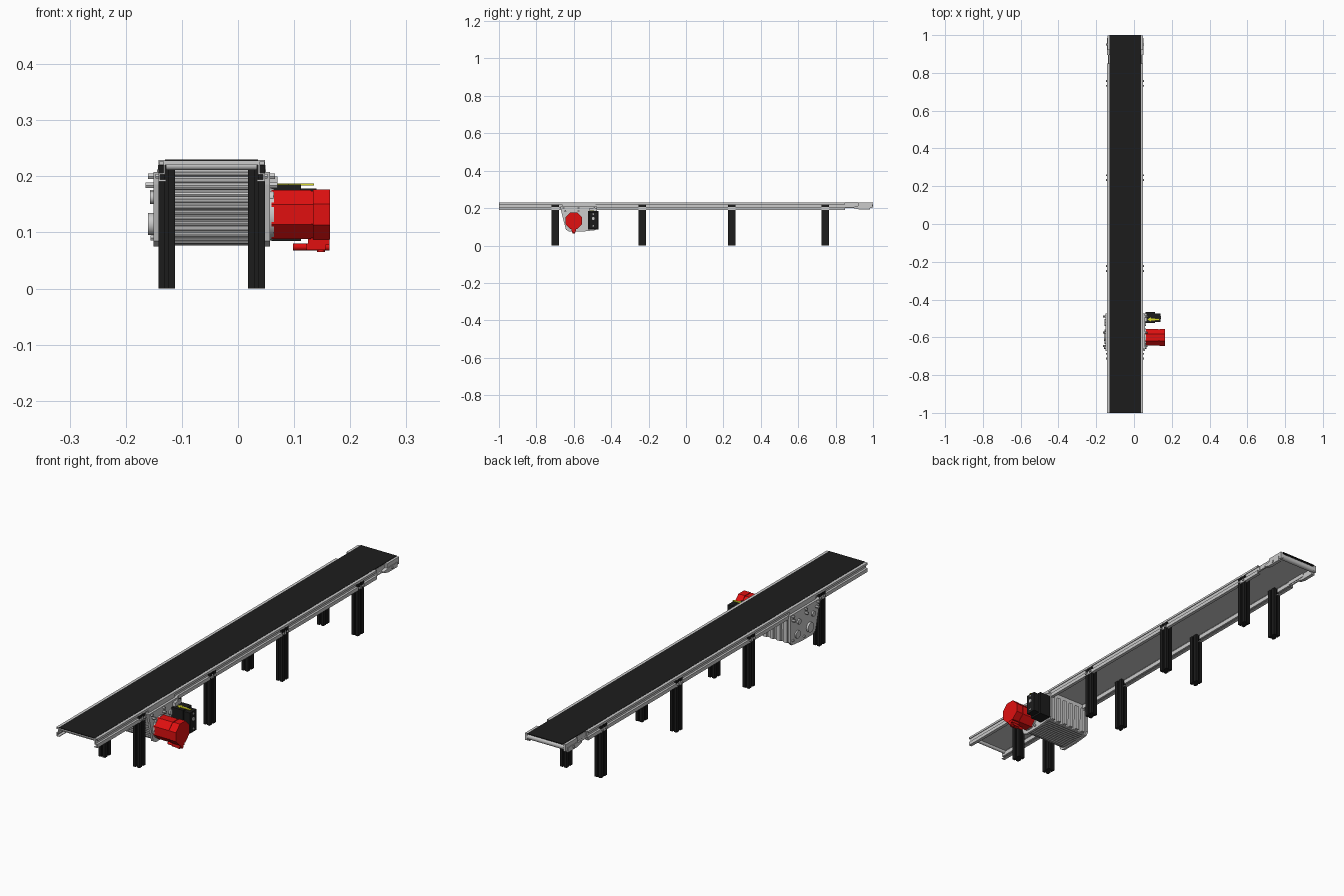
import bpy, bmesh, math

CX = -0.047  # centre line of the conveyor


def material(name, rgb):
    m = bpy.data.materials.new(name)
    m.diffuse_color = (*rgb, 1)
    return m


BLACK = material("black", (0.012, 0.012, 0.012))
RED = material("red", (0.75, 0.005, 0.005))
YELLOW = material("yellow", (0.7, 0.7, 0.02))


def prism(name, pts, axis, a, b, mat=None):
    """Extrude a 2D profile along an axis from a to b."""
    place = {"x": lambda p, t: (t, p[0], p[1]),
             "y": lambda p, t: (p[0], t, p[1]),
             "z": lambda p, t: (p[0], p[1], t)}[axis]
    bm = bmesh.new()
    lo = [bm.verts.new(place(p, a)) for p in pts]
    hi = [bm.verts.new(place(p, b)) for p in pts]
    bm.faces.new(lo)
    bm.faces.new(hi)
    n = len(pts)
    for i in range(n):
        j = (i + 1) % n
        bm.faces.new((lo[i], lo[j], hi[j], hi[i]))
    bmesh.ops.recalc_face_normals(bm, faces=bm.faces)
    me = bpy.data.meshes.new(name)
    bm.to_mesh(me)
    bm.free()
    ob = bpy.data.objects.new(name, me)
    bpy.context.collection.objects.link(ob)
    if mat:
        me.materials.append(mat)
    return ob


def box(name, x, y, z, mat=None):
    return prism(name, [(x[0], y[0]), (x[1], y[0]), (x[1], y[1]), (x[0], y[1])],
                 "z", z[0], z[1], mat)


def disc(name, c, r, axis, a, b, mat=None, n=20, turn=0.0):
    pts = [(c[0] + r * math.cos(turn + 2 * math.pi * i / n),
            c[1] + r * math.sin(turn + 2 * math.pi * i / n)) for i in range(n)]
    ob = prism(name, pts, axis, a, b, mat)
    for p in ob.data.polygons:
        p.use_smooth = n > 8 and len(p.vertices) == 4
    return ob


def side_x(s, d):
    return CX + s * d


# Belt and the deck plate under it
box("belt", (CX - 0.083, CX + 0.083), (-1, 1), (0.227, 0.23), BLACK)
box("deck_plate", (CX - 0.084, CX + 0.084), (-0.998, 0.99), (0.221, 0.227))

# Side rails: thin channel profile open to the outside, with a lower lip
rail = [(0.081, 0.229), (0.095, 0.229), (0.095, 0.220), (0.093, 0.220),
        (0.093, 0.226), (0.086, 0.226), (0.086, 0.206), (0.095, 0.206),
        (0.095, 0.191), (0.081, 0.191), (0.081, 0.194), (0.092, 0.194),
        (0.092, 0.203), (0.083, 0.203), (0.083, 0.220), (0.081, 0.220)]
# Leg section with a slot in each face
leg = [(0.065, -0.02), (0.077, -0.02), (0.077, -0.015), (0.083, -0.015),
       (0.083, -0.02), (0.095, -0.02), (0.095, -0.004), (0.090, -0.004),
       (0.090, 0.004), (0.095, 0.004), (0.095, 0.02), (0.083, 0.02),
       (0.083, 0.015), (0.077, 0.015), (0.077, 0.02), (0.065, 0.02),
       (0.065, 0.004), (0.070, 0.004), (0.070, -0.004), (0.065, -0.004)]

for s, side in ((-1, "left"), (1, "right")):
    prism(side + "_rail", [(side_x(s, u), z) for u, z in rail], "y", -1, 0.85)
    for k, y in enumerate((-0.70, -0.235, 0.245, 0.745)):
        prism(f"{side}_leg_{k + 1}", [(side_x(s, u), y + v) for u, v in leg],
              "z", 0, 0.22, BLACK)
        for dy in (-0.013, 0.013):
            disc(f"{side}_leg_bolt", (y + dy, 0.2), 0.005, "x",
                 side_x(s, 0.093), side_x(s, 0.1), n=6)
    # Belt tensioning end: inner plate, end cheek, slotted arm, screws
    prism(side + "_tension_plate", [(0.84, 0.205), (0.93, 0.205), (0.93, 0.227), (0.84, 0.227)],
          "x", side_x(s, 0.080), side_x(s, 0.084))
    prism(side + "_end_cheek", [(0.92, 0.2), (0.998, 0.2), (0.998, 0.229), (0.92, 0.229)],
          "x", side_x(s, 0.084), side_x(s, 0.094))
    prism(side + "_tension_arm", [(0.895, 0.2), (0.925, 0.193), (0.985, 0.193),
                                  (0.985, 0.212), (0.925, 0.212), (0.895, 0.206)],
          "x", side_x(s, 0.082), side_x(s, 0.097))
    disc(side + "_tension_screw", ((side_x(s, 0.088)), 0.203), 0.003, "y", 0.845, 0.9, n=10)
    disc(side + "_arm_bolt", (0.95, 0.203), 0.005, "x", side_x(s, 0.095), side_x(s, 0.1), n=6)

# Return end roller nose
disc("nose_roller", (0.987, 0.2145), 0.0125, "x", CX - 0.084, CX + 0.084, n=24)
disc("front_roller", (-0.985, 0.219), 0.008, "x", CX - 0.081, CX + 0.081, n=16)

# Drive housing body with cross ribs on the front and underside
body = [(-0.660, 0.222), (-0.655, 0.15), (-0.632, 0.092), (-0.610, 0.081),
        (-0.545, 0.081), (-0.488, 0.088), (-0.484, 0.222)]
prism("drive_body", body, "x", CX - 0.094, CX + 0.094)
for (y0, z0), (y1, z1), n in ((body[0], body[1], 6), (body[1], body[2], 6),
                              (body[2], body[3], 2), (body[3], body[4], 6),
                              (body[4], body[5], 5)):
    for i in range(n):
        t = (i + 0.5) / n
        disc("drive_cross_rib", (y0 + (y1 - y0) * t, z0 + (z1 - z0) * t), 0.004,
             "x", CX - 0.096, CX + 0.096, n=8)
for i in range(6):
    x = CX - 0.08 + i * 0.032
    box("drive_back_rib", (x - 0.008, x + 0.008), (-0.487, -0.476), (0.09, 0.2))

# Drive side plates with bearing caps and bolts
plate = [(-0.672, 0.208), (-0.668, 0.185), (-0.642, 0.085), (-0.625, 0.075),
         (-0.55, 0.075), (-0.485, 0.082), (-0.475, 0.095), (-0.475, 0.208)]
for s, side in ((-1, "left"), (1, "right")):
    prism(side + "_drive_plate", plate, "x", side_x(s, 0.094), side_x(s, 0.104))
    for y, z, r, d in ((-0.60, 0.115, 0.020, 0.113), (-0.52, 0.115, 0.016, 0.110),
                       (-0.625, 0.162, 0.011, 0.110), (-0.53, 0.165, 0.011, 0.110)):
        disc(side + "_bearing_cap", (y, z), r, "x", side_x(s, 0.1), side_x(s, d))
    for y, z, d in ((-0.655, 0.2, 0.113), (-0.575, 0.2, 0.113), (-0.49, 0.2, 0.113),
                    (-0.645, 0.184, 0.1175), (-0.575, 0.184, 0.1175), (-0.49, 0.184, 0.1175),
                    (-0.49, 0.10, 0.109), (-0.565, 0.09, 0.109)):
        disc(side + "_drive_bolt", (y, z), 0.0055, "x", side_x(s, 0.1), side_x(s, d), n=6)

# Motor: octagonal body, flange, stepped end cap
T = math.pi / 8
disc("motor_flange", (-0.60, 0.132), 0.046, "x", 0.056, 0.064, n=24)
disc("motor_body", (-0.60, 0.132), 0.0475, "x", 0.060, 0.13, RED, 8, T)
disc("motor_end_neck", (-0.60, 0.132), 0.0455, "x", 0.13, 0.134, RED, 8, T)
disc("motor_end_cap", (-0.60, 0.132), 0.0485, "x", 0.134, 0.164, RED, 8, T)
box("motor_connector_base", (0.125, 0.163), (-0.612, -0.588), (0.078, 0.092), RED)
box("motor_connector_plug", (0.122, 0.156), (-0.61, -0.59), (0.069, 0.080), RED)
disc("motor_connector_elbow", (-0.6, 0.074), 0.0065, "x", 0.098, 0.163, RED, 10)
disc("motor_connector_tip", (0.148, -0.6), 0.007, "z", 0.065, 0.075, RED, 10)

# Control box on a bracket, with a direction arrow on top
box("control_bracket", (0.05, 0.07), (-0.515, -0.475), (0.12, 0.20))
box("control_box", (0.06, 0.112), (-0.525, -0.467), (0.085, 0.185), BLACK)
box("control_box_front", (0.112, 0.14), (-0.518, -0.474), (0.092, 0.178), BLACK)
disc("control_knob", (-0.496, 0.145), 0.008, "x", 0.139, 0.143)
for z in (0.105, 0.168):
    disc("control_screw", (-0.496, z), 0.004, "x", 0.139, 0.142, n=10)
prism("direction_arrow", [(0.07, -0.505), (0.09, -0.517), (0.09, -0.510), (0.135, -0.510),
                          (0.135, -0.500), (0.09, -0.500), (0.09, -0.493)],
      "z", 0.184, 0.187, YELLOW)
